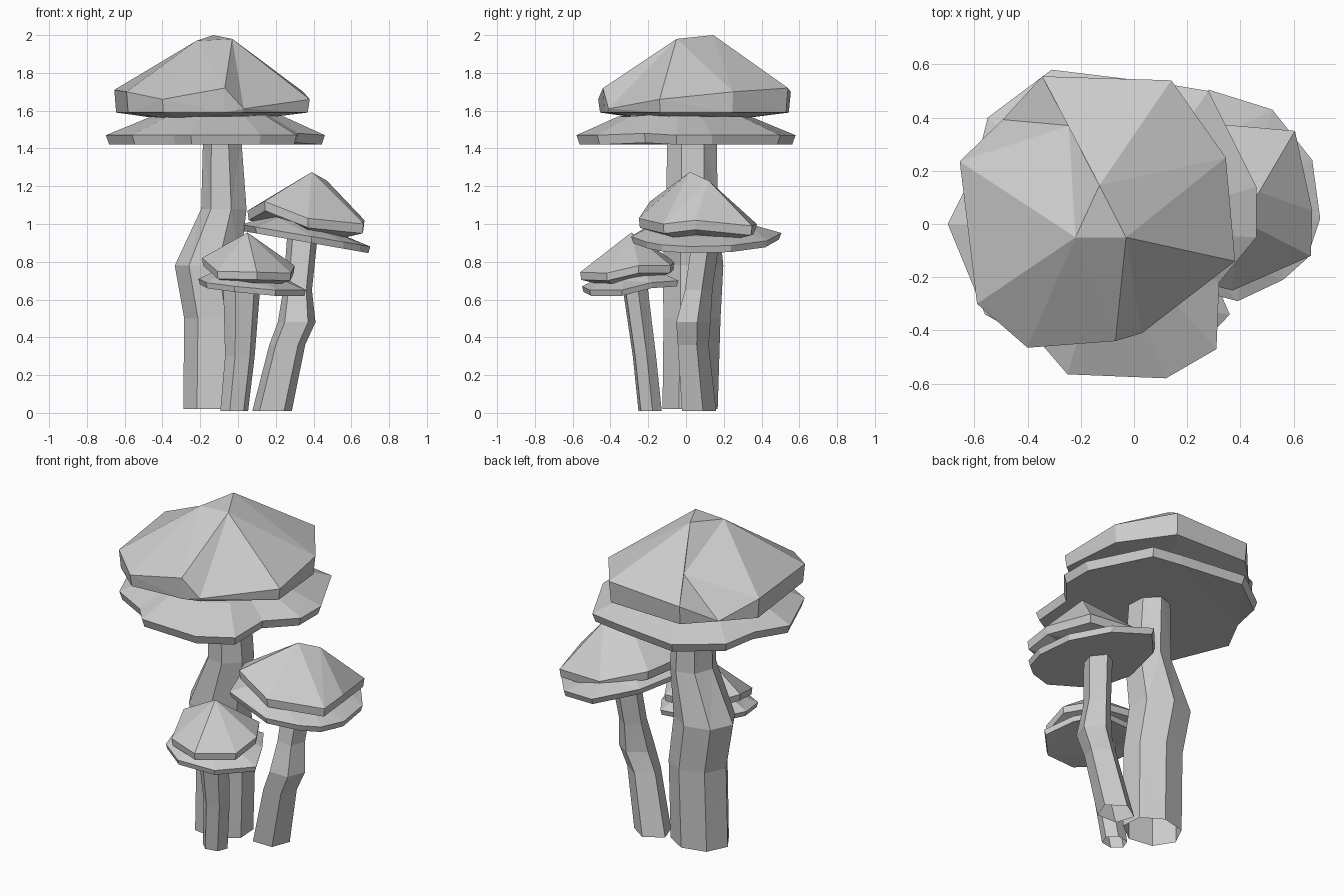
import bpy
import bmesh
from math import cos, sin, tau
from mathutils import Vector

default_cube = bpy.data.objects.get("Cube")
if default_cube:
    bpy.data.objects.remove(default_cube, do_unlink=True)

# One plain grey for everything
grey = bpy.data.materials.new("stone grey")
grey.use_nodes = True
colour = (.6, .6, .6, 1)
grey.diffuse_color = colour
grey.node_tree.nodes["Principled BSDF"].inputs["Base Color"].default_value = colour


def loft(name, rings, closed=True):
    """Bridge rings of equal length, weld coincident points and close the ends."""
    mesh = bpy.data.meshes.new(name)
    bm = bmesh.new()
    loops = [[bm.verts.new(point) for point in ring] for ring in rings]
    for low, high in zip(loops, loops[1:]):
        for i in range(len(low)):
            j = (i + 1) % len(low)
            bm.faces.new((low[i], low[j], high[j], high[i]))
    bmesh.ops.remove_doubles(bm, verts=bm.verts[:], dist=.001)
    if closed:
        bmesh.ops.holes_fill(bm, edges=[e for e in bm.edges if e.is_boundary], sides=0)
    bmesh.ops.triangulate(bm, faces=bm.faces[:])
    bmesh.ops.recalc_face_normals(bm, faces=bm.faces[:])
    bm.to_mesh(mesh)
    bm.free()
    mesh.materials.append(grey)
    obj = bpy.data.objects.new(name, mesh)
    bpy.context.collection.objects.link(obj)
    return obj


def shrink(ring, factor, lift):
    """Scale a ring sideways about its middle and move it up or down."""
    middle = sum(ring, Vector()) / len(ring)
    result = []
    for point in ring:
        moved = middle.lerp(point, factor)
        moved.z = point.z + lift
        result.append(moved)
    return result


def vectors(points):
    return [Vector(point) for point in points]


def cap(name, rim, peaks, drop, under=None):
    """Faceted dome: recessed underside, short rim band, roof folded to the peaks."""
    rim, peaks = vectors(rim), vectors(peaks)
    edge = shrink(vectors(under) if under else rim, .98, -drop)
    roof = [min(peaks, key=lambda peak: (peak.xy - point.xy).length) for point in rim]
    return loft(name, [shrink(edge, .55, -.03), edge, rim, roof])


def skirt(name, rim, depth, rise):
    """Thin flared collar under a cap."""
    rim = vectors(rim)
    return loft(name, [shrink(rim, .97, -depth), rim, shrink(rim, .6, rise)])


def stem(name, sections, sides, turn):
    """Crooked open stalk from (x, y, z, radius x, radius y) sections."""
    rings = []
    for x, y, z, rx, ry in sections:
        angles = [turn + tau * i / sides for i in range(sides)]
        rings.append([Vector((x + rx * cos(a), y + ry * sin(a), z)) for a in angles])
    return loft(name, rings, closed=False)


# Tall mushroom, with a notch at the back of its cap
tall_rim = [
    (-.59, -.3, 1.7), (-.4, -.465, 1.66), (-.07, -.44, 1.72), (.03, -.41, 1.61),
    (.38, -.14, 1.66), (.345, .25, 1.7), (.14, .54, 1.72), (-.345, .555, 1.7),
    (-.245, .37, 1.8), (-.655, .235, 1.71),
]
tall_edge = [(x, y, 1.7) for x, y, z in tall_rim]
tall_edge[8] = (-.5, .4, 1.7)
cap("tall_cap", tall_rim, [(-.22, -.05, 1.97), (-.03, -.05, 1.98), (-.13, .145, 2)],
    .11, under=tall_edge)
skirt("tall_skirt", [
    (-.7, 0, 1.47), (-.56, -.34, 1.47), (-.34, -.46, 1.47), (-.25, -.565, 1.47),
    (.12, -.58, 1.47), (.31, -.47, 1.47), (.32, -.22, 1.48), (.46, -.05, 1.47),
    (.46, .14, 1.47), (.28, .5, 1.47), (.1, .53, 1.47), (-.31, .58, 1.47),
    (-.55, .4, 1.47), (-.6, .2, 1.48),
], .05, .1)
stem("tall_stem", [
    (-.115, .02, .02, .175, .15), (-.11, .03, .5, .175, .155),
    (-.155, .035, .78, .18, .165), (-.07, .03, 1.08, .125, .14),
    (-.08, .03, 1.46, .105, .135),
], 7, .5)

# Middle mushroom, its skirt tilted down to the left
cap("middle_cap", [
    (.05, 0, 1.07), (.14, -.19, 1.12), (.37, -.25, 1.03), (.665, -.12, 1),
    (.67, .05, 1.02), (.605, .35, .99), (.32, .375, 1), (.1, .22, 1.06),
], [(.39, .02, 1.275), (.47, .12, 1.23)], .05)
middle_outline = [
    (.02, 0), (.09, -.21), (.39, -.29), (.56, -.21), (.65, -.13), (.7, .02),
    (.67, .24), (.52, .43), (.28, .505), (.1, .3),
]
skirt("middle_skirt", [(x, y, 1 - x * .17) for x, y in middle_outline], .035, .05)
stem("middle_stem", [
    (.18, .06, .01, .11, .1), (.26, .03, .36, .1, .09), (.31, .03, .48, .105, .1),
    (.315, .06, .65, .08, .08), (.34, .1, .93, .085, .08),
], 5, .3)

# Small mushroom in front
cap("small_cap", [
    (-.19, -.25, .82), (-.11, -.48, .75), (.1, -.56, .745), (.28, -.42, .74),
    (.3, -.25, .78), (.2, -.08, .78), (-.08, -.06, .8),
], [(.05, -.29, .955)], .04)
skirt("small_skirt", [
    (-.21, -.28, .71), (-.17, -.45, .69), (-.02, -.55, .67), (.2, -.51, .65),
    (.36, -.34, .65), (.29, -.18, .69), (.2, -.04, .7), (-.1, -.07, .71),
], .03, .05)
stem("small_stem", [
    (-.02, -.19, .01, .075, .065), (.01, -.22, .3, .08, .065), (.02, -.27, .67, .1, .07),
], 6, .2)
